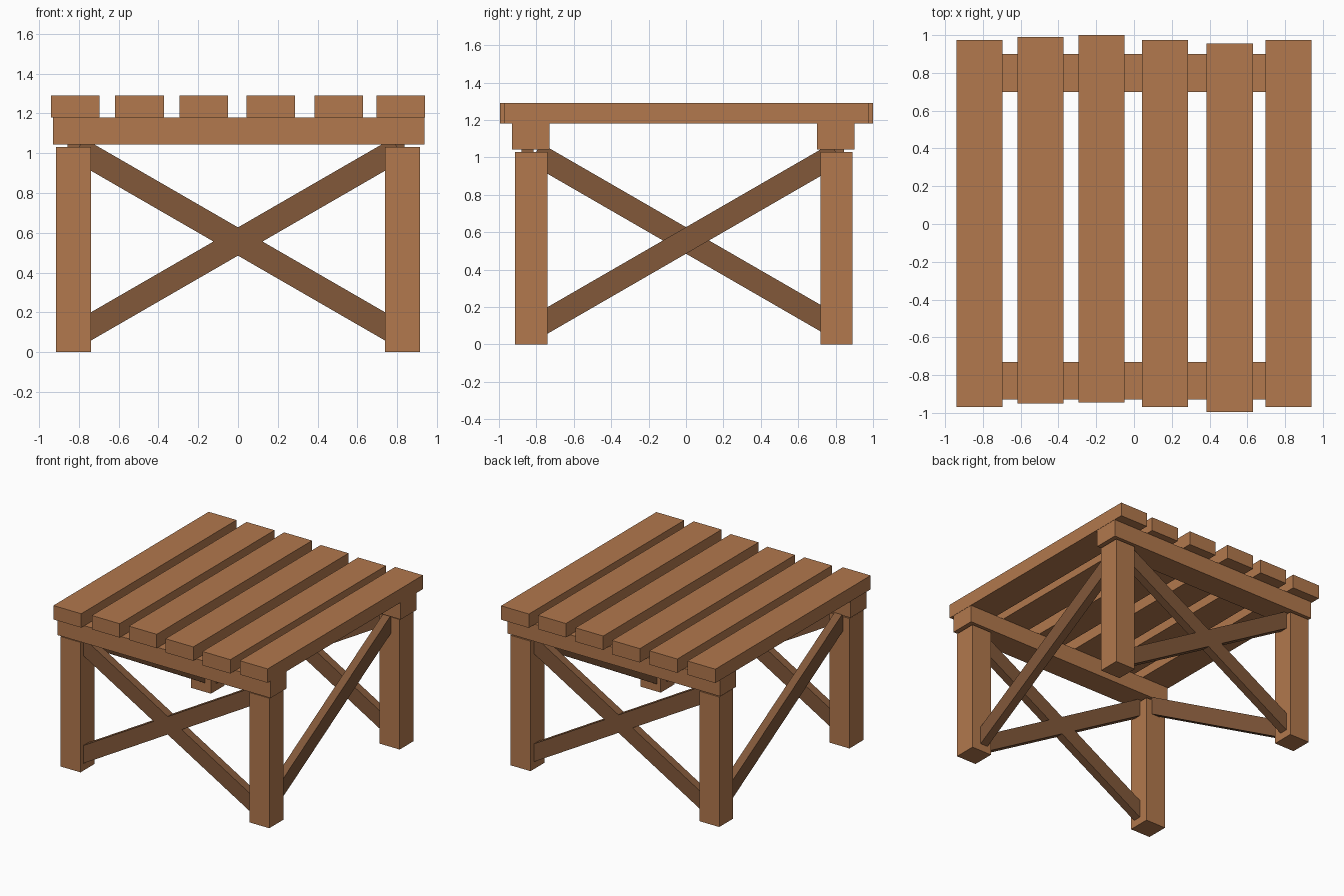
import bpy
import math
from mathutils import Matrix, Vector

cube = bpy.data.objects.get("Cube")
if cube:
    bpy.data.objects.remove(cube, do_unlink=True)


def make_material(name, rgb):
    mat = bpy.data.materials.new(name)
    mat.use_nodes = True
    mat.diffuse_color = (*rgb, 1)
    mat.node_tree.nodes["Principled BSDF"].inputs["Base Color"].default_value = (*rgb, 1)
    return mat


light_wood = make_material("light_wood", (0.445, 0.188, 0.074))
dark_wood = make_material("dark_wood", (0.223, 0.098, 0.042))


def board(name, size, centre, mat, rotation=None):
    """Box of the given size, turned and then placed at its centre."""
    bpy.ops.mesh.primitive_cube_add(size=1)
    obj = bpy.context.object
    obj.name = obj.data.name = name
    turn = rotation or Matrix.Identity(4)
    obj.data.transform(turn @ Matrix.Diagonal((*size, 1)))
    obj.location = centre
    obj.data.materials.append(mat)
    return obj


def span(name, x, y, z, mat):
    """Box between the given limits on each axis."""
    lo, hi = (Vector(p) for p in zip(x, y, z))
    return board(name, hi - lo, (lo + hi) / 2, mat)


# Top slats, unevenly laid: left edge, front end, back end
slats = [(-.94, -.97, .975), (-.617, -.95, .99), (-.295, -.945, 1),
         (.043, -.97, .975), (.385, -.995, .955), (.695, -.97, .975)]
for i, (x, front, back) in enumerate(slats):
    span(f"top_slat_{i + 1}", (x, x + .244), (front, back), (1.18, 1.29), light_wood)

# Cross beams under the slats
for name, y in (("front", (-.93, -.73)), ("back", (.70, .90))):
    span(f"{name}_beam", (-.93, .937), y, (1.043, 1.18), light_wood)

# Legs
for end, y in (("front", (-.915, -.74)), ("back", (.718, .89))):
    for side, x in (("right", (-.915, -.74)), ("left", (.74, .915))):
        span(f"{end}_{side}_leg", x, y, (0, 1.03), light_wood)

# Diagonal braces: crossed pairs at front and back, one on each side
LENGTH, DEPTH, THICK, MID = 1.86, .123, .065, .556
SLOPE = math.radians(30)

for end, y in (("front", -.848), ("back", .813)):
    for name, sign in (("rising", -1), ("falling", 1)):
        board(f"{end}_{name}_brace", (LENGTH, THICK, DEPTH), (0, y, MID), dark_wood,
              Matrix.Rotation(sign * SLOPE, 4, 'Y'))

for side, x, sign in (("left", .805, 1), ("right", -.824, -1)):
    board(f"{side}_side_brace", (THICK, LENGTH, DEPTH), (x, 0, MID), dark_wood,
          Matrix.Rotation(sign * SLOPE, 4, 'X'))
